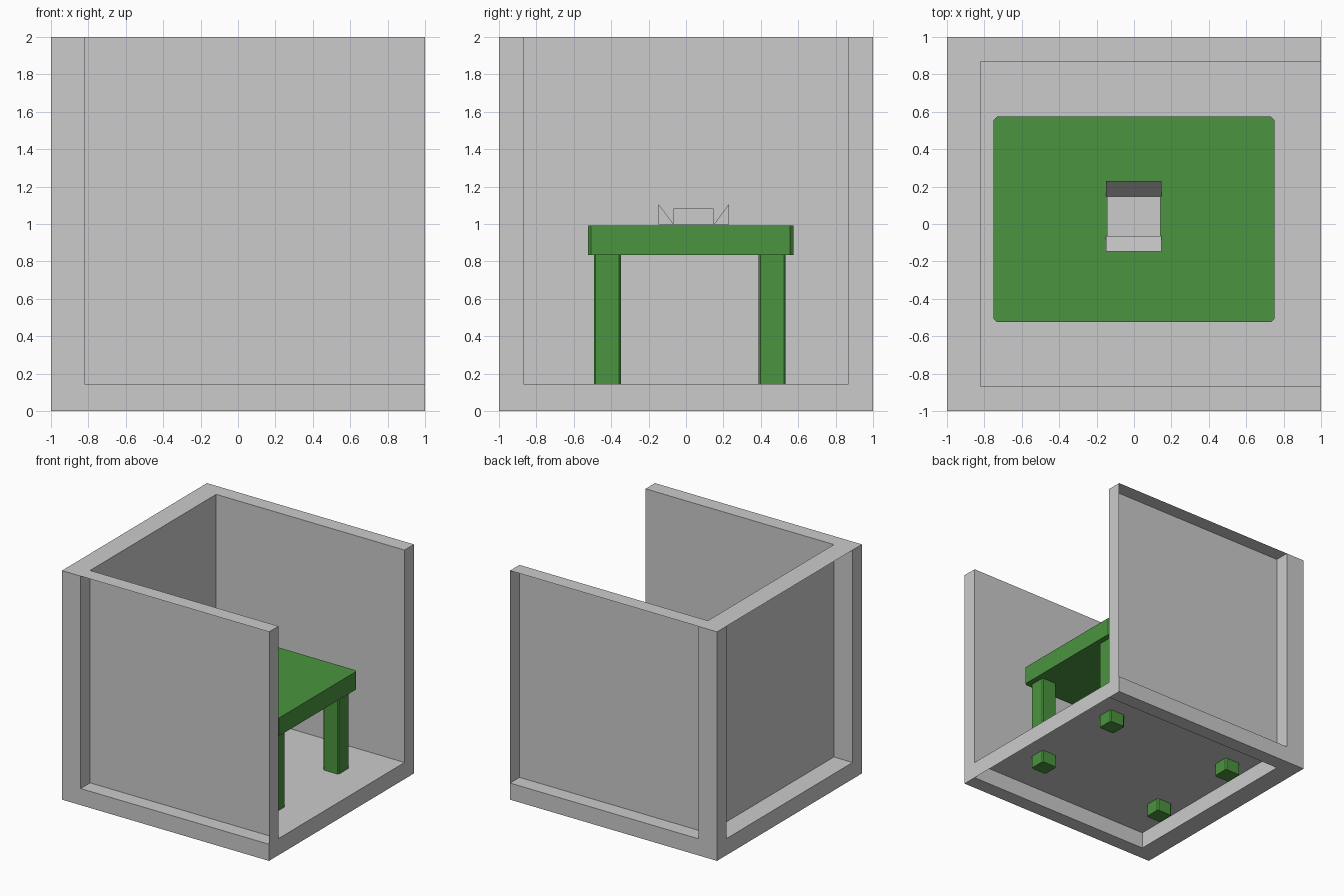
import bpy, bmesh
from mathutils import Vector

if "Cube" in bpy.data.objects:
    bpy.data.objects.remove(bpy.data.objects["Cube"])


def make_object(name, bm, material=None):
    mesh = bpy.data.meshes.new(name)
    bm.to_mesh(mesh)
    bm.free()
    obj = bpy.data.objects.new(name, mesh)
    bpy.context.collection.objects.link(obj)
    if material:
        mesh.materials.append(material)
    return obj


def box(name, lo, hi, material=None, chamfer=0):
    """Box between two corners, optionally with cut vertical edges."""
    bm = bmesh.new()
    bmesh.ops.create_cube(bm, size=1)
    lo, hi = Vector(lo), Vector(hi)
    bmesh.ops.scale(bm, vec=hi - lo, verts=bm.verts)
    bmesh.ops.translate(bm, vec=(lo + hi) / 2, verts=bm.verts)
    if chamfer:
        upright = [e for e in bm.edges
                   if abs(e.verts[0].co.z - e.verts[1].co.z) > 1e-4]
        bmesh.ops.bevel(bm, geom=upright, offset=chamfer, segments=1, affect='EDGES')
    return make_object(name, bm, material)


def prism(name, profile, x0, x1):
    """Extrude a (y, z) profile along x."""
    bm = bmesh.new()
    face = bm.faces.new([bm.verts.new((x0, y, z)) for y, z in profile])
    out = bmesh.ops.extrude_face_region(bm, geom=[face])
    moved = [v for v in out['geom'] if isinstance(v, bmesh.types.BMVert)]
    bmesh.ops.translate(bm, vec=(x1 - x0, 0, 0), verts=moved)
    bmesh.ops.recalc_face_normals(bm, faces=bm.faces)
    return make_object(name, bm)


# Room shell: solid edge beams joined by hollow panels that are open to the outside
GRID = [(-1, -0.82, 1), (-1, -0.87, 0.87, 1), (0, 0.145, 2)]


def cell_kind(c):
    """-1 outside, 0 room space, 1 hollow panel, 2 solid beam."""
    if any(not 0 <= c[a] < len(GRID[a]) - 1 for a in range(3)):
        return -1
    return min(2, (c[0] == 0) + (c[1] != 1) + (c[2] == 0))


bm = bmesh.new()
for cell in [(i, j, k) for i in range(2) for j in range(3) for k in range(2)]:
    kind = cell_kind(cell)
    for axis in range(3):
        for step in (0, 1):
            near = list(cell)
            near[axis] += 2 * step - 1
            other = cell_kind(near)
            # Hollow panels are capped only at the open side and at the top
            capped = kind == 1 and other == -1 and step == 1 and axis != 1
            if not (capped or (kind == 2 and other < 2) or (kind == 1 and other == 0)):
                continue
            u, v = (axis + 1) % 3, (axis + 2) % 3
            ring = [(0, 0), (1, 0), (1, 1), (0, 1)]
            verts = []
            for du, dv in (ring if step else ring[::-1]):
                p = [0, 0, 0]
                p[axis] = GRID[axis][cell[axis] + step]
                p[u] = GRID[u][cell[u] + du]
                p[v] = GRID[v][cell[v] + dv]
                verts.append(bm.verts.new(p))
            bm.faces.new(verts)
bmesh.ops.remove_doubles(bm, verts=bm.verts, dist=1e-4)
make_object("room_shell", bm)

# Table
green = bpy.data.materials.new("green")
green.diffuse_color = (0.07, 0.3, 0.05, 1)
green.use_nodes = True
green.node_tree.nodes["Principled BSDF"].inputs["Base Color"].default_value = green.diffuse_color
box("table_top", (-0.75, -0.525, 0.835), (0.75, 0.575, 0.992), green, 0.018)
for side, x in (("left", -0.625), ("right", 0.625)):
    for end, y in (("front", -0.42), ("back", 0.46)):
        box(f"{end}_{side}_leg", (x - 0.075, y - 0.073, 0.035),
            (x + 0.075, y + 0.073, 0.84), green, 0.01)

# Small block on the table with a sloped wedge at each end
box("block", (-0.145, -0.067, 0.995), (0.142, 0.148, 1.083))
for name, outer, inner in (("front_wedge", -0.147, -0.065), ("back_wedge", 0.23, 0.148)):
    prism(name, [(outer, 0.997), (inner, 0.997), (outer, 1.107)], -0.15, 0.147)
